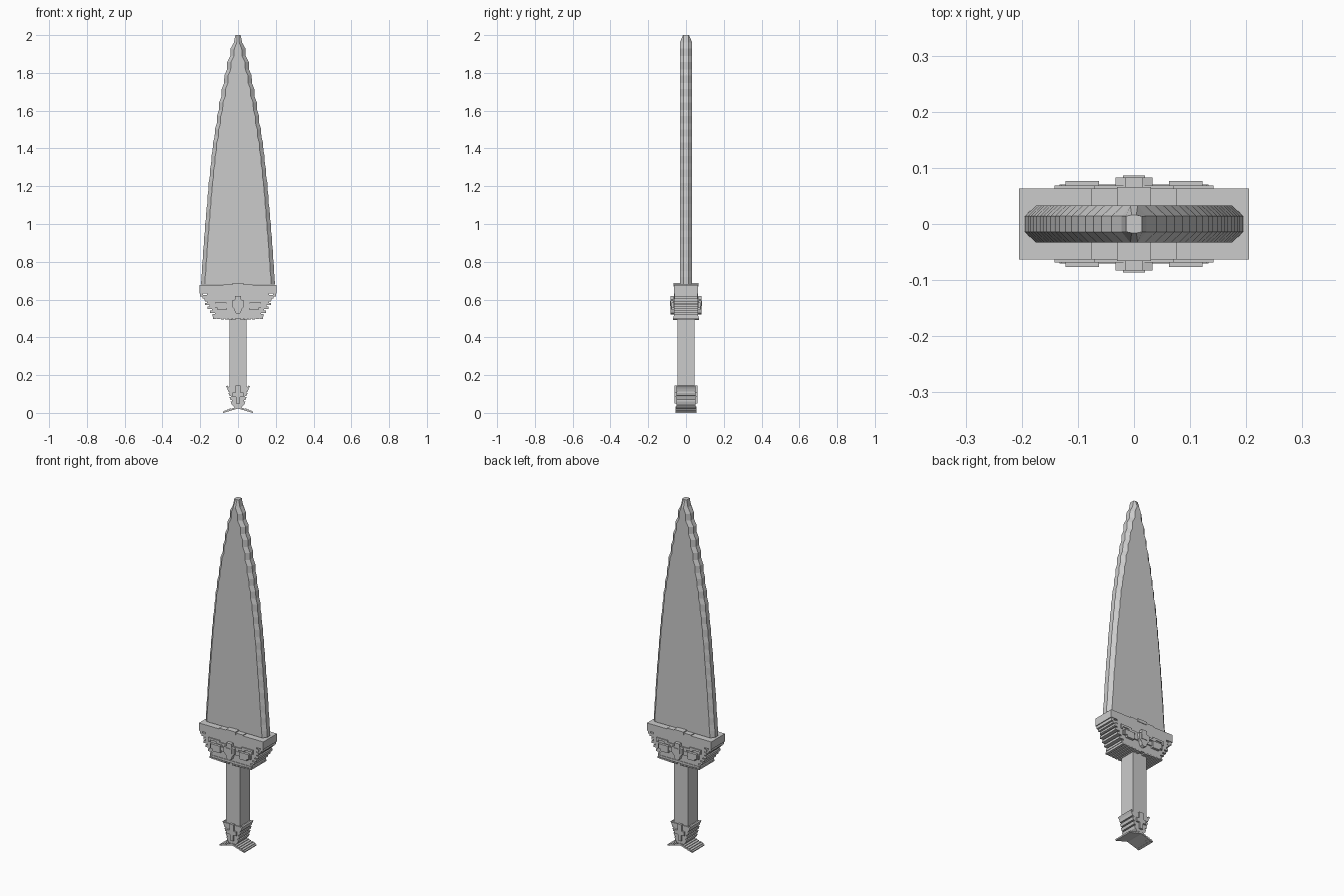
import bpy
import bmesh

cube = bpy.data.objects.get("Cube")
if cube:
    bpy.data.objects.remove(cube, do_unlink=True)

steel = bpy.data.materials.new("plain grey")
steel.use_nodes = True
grey = (0.6, 0.6, 0.6, 1)
steel.diffuse_color = grey
steel.node_tree.nodes["Principled BSDF"].inputs["Base Color"].default_value = grey


def finish(name, bm):
    bmesh.ops.recalc_face_normals(bm, faces=bm.faces)
    mesh = bpy.data.meshes.new(name)
    bm.to_mesh(mesh)
    bm.free()
    mesh.materials.append(steel)
    obj = bpy.data.objects.new(name, mesh)
    bpy.context.collection.objects.link(obj)
    return obj


def loft(name, rings):
    """Skin closed rings of equal length and cap both ends."""
    bm = bmesh.new()
    rows = [[bm.verts.new(p) for p in ring] for ring in rings]
    n = len(rows[0])
    for a, b in zip(rows, rows[1:]):
        for i in range(n):
            j = (i + 1) % n
            bm.faces.new((a[i], a[j], b[j], b[i]))
    bm.faces.new(rows[0])
    bm.faces.new(rows[-1])
    return finish(name, bm)


def prism(name, outline, y0, y1):
    """Extrude an (x, z) outline along y."""
    return loft(name, [[(x, y, z) for x, z in outline] for y in (y0, y1)])


def mirrored(half):
    """Close a right-hand half outline with its left-hand copy."""
    return half + [(-x, z) for x, z in reversed(half) if x > 0]


def box(name, x0, x1, y0, y1, z0, z1):
    return prism(name, [(x0, z0), (x1, z0), (x1, z1), (x0, z1)], y0, y1)


def lerp_table(table, z):
    for (za, wa), (zb, wb) in zip(table, table[1:]):
        if z <= zb:
            return wa + (wb - wa) * (z - za) / (zb - za)
    return table[-1][1]


# Blade: bevelled section with a shallow stepped edge
widths = [(0.68, 0.195), (0.9, 0.18), (1.2, 0.155), (1.4, 0.133), (1.6, 0.102),
          (1.8, 0.063), (1.9, 0.038), (1.96, 0.022), (2.0, 0.014)]


def blade_ring(z, w):
    thick = 0.033 if z < 1.965 else 0.016 + (2.0 - z) * 0.48
    edge = 0.014
    flat = max(w - 0.02, w * 0.3)
    return [(w, -edge, z), (w, edge, z), (flat, thick, z), (-flat, thick, z),
            (-w, edge, z), (-w, -edge, z), (-flat, -thick, z), (flat, -thick, z)]


rings = []
teeth = 18
step = (1.96 - 0.68) / teeth
for i in range(teeth):
    z = 0.68 + i * step
    w = lerp_table(widths, z)
    rings.append(blade_ring(z, w))
    rings.append(blade_ring(z + step * 0.55, w - 0.001))
rings += [blade_ring(z, lerp_table(widths, z)) for z in (1.96, 2.0)]
loft("blade", rings)

# Guard: top slab, raised steps on it, and a ribbed tapering body
box("guard_slab", -0.205, 0.205, -0.063, 0.063, 0.632, 0.676)
box("guard_top_step", -0.076, 0.076, -0.063, 0.063, 0.67, 0.681)
box("guard_top_ridge", -0.03, 0.03, -0.066, 0.066, 0.67, 0.687)

ribs = 6
half = []
for i in range(ribs):
    z = 0.51 + i * 0.02
    w = 0.135 + 0.04 * min(1, i / 3)
    half += [(w, z), (w, z + 0.013), (w - 0.012, z + 0.013), (w - 0.012, z + 0.02)]
half.append((0.16, 0.64))
prism("guard_body", mirrored(half), -0.063, 0.063)

# Stepped brackets under the slab and slats under the body
for side, tag in ((1, "left"), (-1, "right")):
    for i in range(3):
        x = side * (0.192 - i * 0.011)
        z = 0.622 - i * 0.011
        box(f"{tag}_bracket_{i}", x - 0.008, x + 0.008, -0.06, 0.06, z - 0.006, z + 0.012)
    for i in range(6):
        x = side * (0.02 + i * 0.021)
        z = 0.492 + i * 0.001
        box(f"{tag}_guard_slat_{i}", x - 0.008, x + 0.008, -0.07, 0.07, z, z + 0.008)
box("guard_underside", -0.132, 0.132, -0.066, 0.066, 0.501, 0.514)

# Face ornaments on both sides of the guard
shield = mirrored([(0, 0.522), (0.014, 0.53), (0.02, 0.55), (0.033, 0.562),
                   (0.033, 0.595), (0.016, 0.6), (0.016, 0.62), (0, 0.62)])
brow = mirrored([(0, 0.575), (0.05, 0.575), (0.05, 0.59), (0.09, 0.59),
                 (0.09, 0.6), (0.13, 0.6), (0.13, 0.588), (0.142, 0.588),
                 (0.142, 0.612), (0.07, 0.612), (0.07, 0.602), (0, 0.602)])
for d, tag in ((-1, "front"), (1, "back")):
    prism(f"{tag}_shield", shield, d * 0.06, d * 0.083)
    box(f"{tag}_shield_boss", -0.02, 0.02, d * 0.08, d * 0.086, 0.565, 0.592)
    prism(f"{tag}_brow", brow, d * 0.06, d * 0.069)
    for s, side in ((1, "left"), (-1, "right")):
        box(f"{tag}_{side}_cheek", s * 0.03, s * 0.13, d * 0.06, d * 0.07, 0.556, 0.58)
        eye = [(s * x, z) for x, z in ((0.062, 0.545), (0.108, 0.545), (0.108, 0.556),
                                       (0.122, 0.556), (0.122, 0.585), (0.062, 0.585))]
        prism(f"{tag}_{side}_eye", eye, d * 0.06, d * 0.077)

# Grip
box("grip", -0.045, 0.045, -0.046, 0.046, 0.1, 0.5)

# Pommel: ribbed block with hooked top corners
half = [(0.014, 0.022), (0.028, 0.04)]
for i in range(4):
    z = 0.045 + i * 0.023
    w = 0.034 + i * 0.006
    half += [(w, z), (w + 0.005, z + 0.015), (w - 0.003, z + 0.015), (w - 0.003, z + 0.022)]
half += [(0.05, 0.14)]
prism("pommel", mirrored(half), -0.05, 0.05)
for s, side in ((1, "left"), (-1, "right")):
    hook = [(s * x, z) for x, z in ((0.045, 0.12), (0.055, 0.125), (0.064, 0.142),
                                    (0.056, 0.145), (0.052, 0.136), (0.045, 0.136))]
    prism(f"{side}_pommel_hook", hook, -0.05, 0.05)
    # Flared base fins with small ridges
    fin = [(0, 0.023), (s * 0.078, 0.0), (s * 0.08, 0.007), (0, 0.033)]
    prism(f"{side}_base_fin", fin, -0.055, 0.055)
    for i in range(5):
        x = s * (0.012 + i * 0.014)
        z = 0.0285 - i * 0.0045
        box(f"{side}_fin_ridge_{i}", x - 0.004, x + 0.004, -0.056, 0.056, z - 0.007, z + 0.003)

cross = mirrored([(0, 0.05), (0.01, 0.05), (0.01, 0.085), (0.03, 0.085), (0.03, 0.108),
                  (0.012, 0.108), (0.012, 0.145), (0, 0.145)])
for d, tag in ((-1, "front"), (1, "back")):
    prism(f"{tag}_pommel_cross", cross, d * 0.045, d * 0.06)
